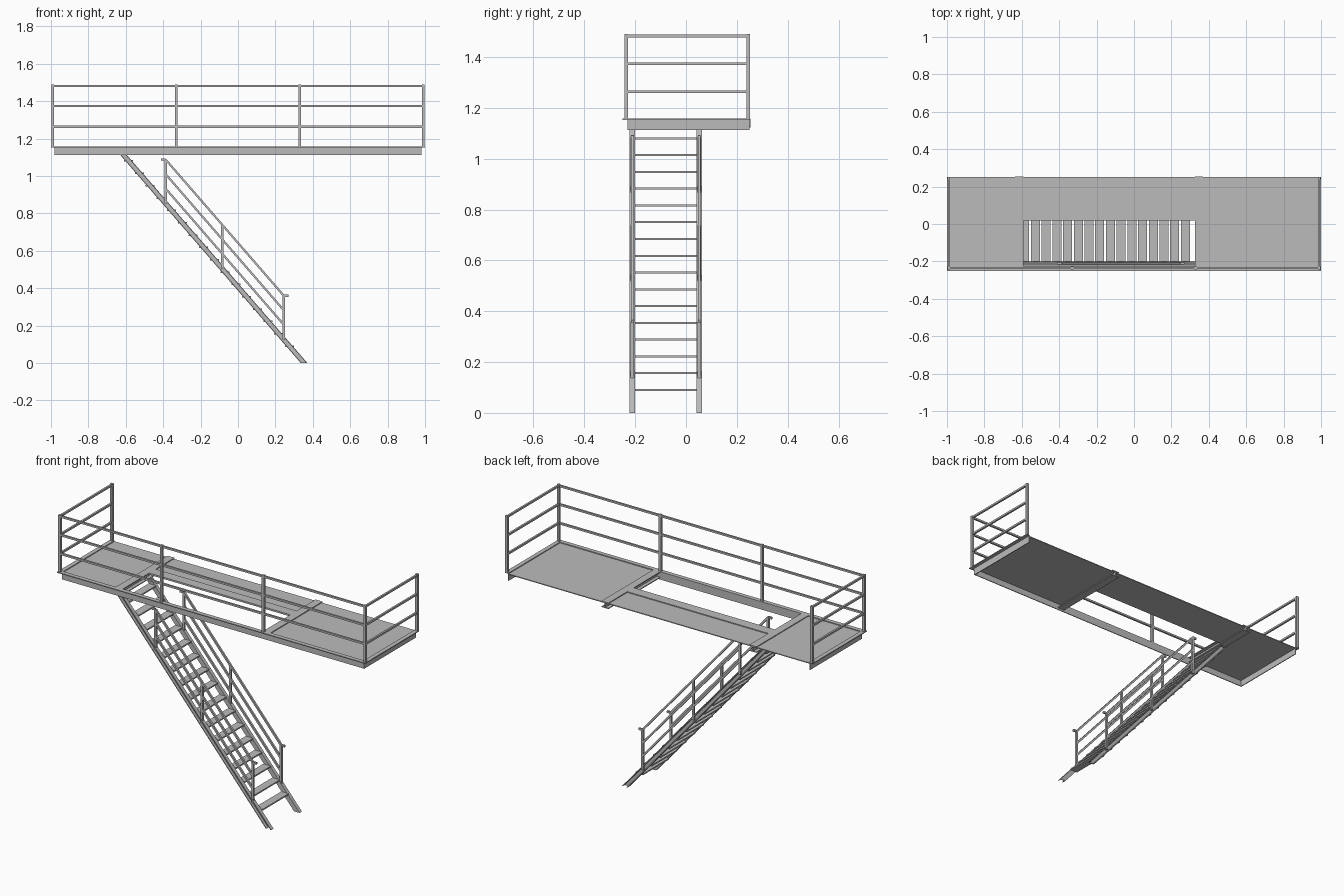
import bpy, math
from mathutils import Vector, Matrix

if "Cube" in bpy.data.objects:
    bpy.data.objects.remove(bpy.data.objects["Cube"])

steel = bpy.data.materials.new("grey steel")
steel.use_nodes = True
GREY = (0.5, 0.5, 0.5, 1)
steel.diffuse_color = GREY
steel.node_tree.nodes["Principled BSDF"].inputs["Base Color"].default_value = GREY


def mesh_object(name, verts, faces):
    mesh = bpy.data.meshes.new(name)
    mesh.from_pydata(verts, [], faces)
    mesh.materials.append(steel)
    obj = bpy.data.objects.new(name, mesh)
    bpy.context.collection.objects.link(obj)
    return obj


def box(name, x0, x1, y0, y1, z0, z1):
    verts = [(x, y, z) for x in (x0, x1) for y in (y0, y1) for z in (z0, z1)]
    faces = [(0, 1, 3, 2), (4, 6, 7, 5), (0, 4, 5, 1), (2, 3, 7, 6), (0, 2, 6, 4), (1, 5, 7, 3)]
    return mesh_object(name, verts, faces)


def bar(name, a, b, size):
    """Square bar between two points."""
    a, b = Vector(a), Vector(b)
    h, length = size / 2, (b - a).length
    obj = box(name, -h, h, -h, h, 0, length)
    direction = (b - a).normalized()
    side = Vector((0, 1, 0)) if abs(direction.y) < 0.5 else Vector((1, 0, 0))
    other = side.cross(direction)
    turn = Matrix((other, side, direction)).transposed().to_4x4()
    obj.data.transform(Matrix.Translation(a) @ turn)
    return obj


def slanted_plate(name, profile, y0, y1):
    """Four-cornered x-z profile given thickness along y."""
    verts = [(x, y, z) for y in (y0, y1) for x, z in profile]
    faces = [(0, 1, 2, 3), (7, 6, 5, 4)]
    faces += [(i, i + 4, (i + 1) % 4 + 4, (i + 1) % 4) for i in range(4)]
    return mesh_object(name, verts, faces)


# Platform frame: angle sections with the flange turned outward
TOP, BASE, T = 1.158, 1.112, 0.005
BACK, FRONT = 0.25, -0.25
box("front_beam_web", -0.98, 0.98, -0.23, -0.225, BASE, TOP)
box("front_beam_flange", -1, 1, FRONT, -0.225, TOP - T, TOP)
for s, side in ((1, "left"), (-1, "right")):
    box(side + "_beam_web", *sorted((s * 0.975, s * 0.98)), -0.23, BACK, BASE, TOP)
    box(side + "_beam_flange", *sorted((s * 0.975, s)), FRONT, BACK, TOP - T, TOP)

# Cross beams either side of the stair opening
OPEN_L, OPEN_R, W = -0.59, 0.325, 0.045
for x0, name in ((OPEN_L - W, "right_cross_beam"), (OPEN_R, "left_cross_beam")):
    mid = x0 + W / 2
    box(name + "_top", x0, x0 + W, -0.225, BACK + 0.004, TOP - T, TOP)
    box(name + "_web", mid - T / 2, mid + T / 2, -0.225, BACK + 0.004, 1.127, TOP - T)
    box(name + "_bottom", x0, x0 + W, -0.225, BACK + 0.004, 1.122, 1.127)

# Floor plates
FLOOR = TOP - T
box("right_floor", -0.975, OPEN_L - W / 2, -0.225, BACK, FLOOR - T, FLOOR)
box("left_floor", OPEN_R + W / 2, 0.975, -0.225, BACK, FLOOR - T, FLOOR)
box("back_floor", OPEN_L - W / 2, OPEN_R + W / 2, 0.02, BACK, FLOOR - T, FLOOR)
box("opening_trim", OPEN_L, OPEN_R, 0.02, 0.08, FLOOR, TOP)

# Platform guard rail
RAIL_X, RAIL_Y, RAIL_BACK, RAIL_TOP = 0.99, -0.235, 0.245, 1.485
for x in (-RAIL_X, -0.33, 0.33, RAIL_X):
    bar("front_post", (x, RAIL_Y, TOP), (x, RAIL_Y, RAIL_TOP + 0.005), 0.015)
for x in (-RAIL_X, RAIL_X):
    bar("back_post", (x, RAIL_BACK, TOP), (x, RAIL_BACK, RAIL_TOP + 0.005), 0.015)
for z in (1.263, 1.373, RAIL_TOP - 0.003):
    bar("front_rail", (-RAIL_X, RAIL_Y, z), (RAIL_X, RAIL_Y, z), 0.011)
    for x in (-RAIL_X, RAIL_X):
        bar("end_rail", (x, RAIL_Y, z), (x, RAIL_BACK, z), 0.011)

# Stair stringers: channels opening away from the treads
SLOPE = 1.112 / 0.965
X_TOP, DEPTH = -0.63, 0.036


def stair_x(z):
    return X_TOP + (BASE - z) / SLOPE


def slanted(name, offset, width, y0, y1):
    low, high = stair_x(0) + offset, X_TOP + offset
    slanted_plate(name, [(low, 0), (low + width, 0), (high + width, BASE), (high, BASE)], y0, y1)


for y_in, s, side in ((-0.2, -1, "front"), (0.041, 1, "back")):
    slanted(side + "_stringer_web", 0, DEPTH, *sorted((y_in, y_in + s * T)))
    for offset in (0, DEPTH - 0.006):
        slanted(side + "_stringer_flange", offset, 0.006, *sorted((y_in, y_in + s * 0.022)))

# Treads
for i in range(16):
    z = 0.09 + i * 0.066
    x = stair_x(z) + DEPTH / 2
    box("tread", x - 0.024, x + 0.024, -0.2, 0.041, z - 0.004, z + 0.004)

# Stair handrails with short level ends
X_HIGH, X_LOW, RISE = -0.387, 0.245, 0.235


def deck_z(x):
    return BASE - (x - X_TOP - DEPTH / 2) * SLOPE


for y in (-0.211, 0.052):
    for x in (X_HIGH, -0.085, X_LOW):
        bar("stair_post", (x, y, deck_z(x)), (x, y, deck_z(x) + RISE), 0.013)
    for lift in (0.08, 0.157, RISE):
        bar("stair_rail", (X_HIGH, y, deck_z(X_HIGH) + lift), (X_LOW, y, deck_z(X_LOW) + lift), 0.011)
    for x, step in ((X_HIGH, -0.024), (X_LOW, 0.024)):
        z = deck_z(x) + RISE
        bar("handrail_end", (x, y, z), (x + step, y, z), 0.011)
